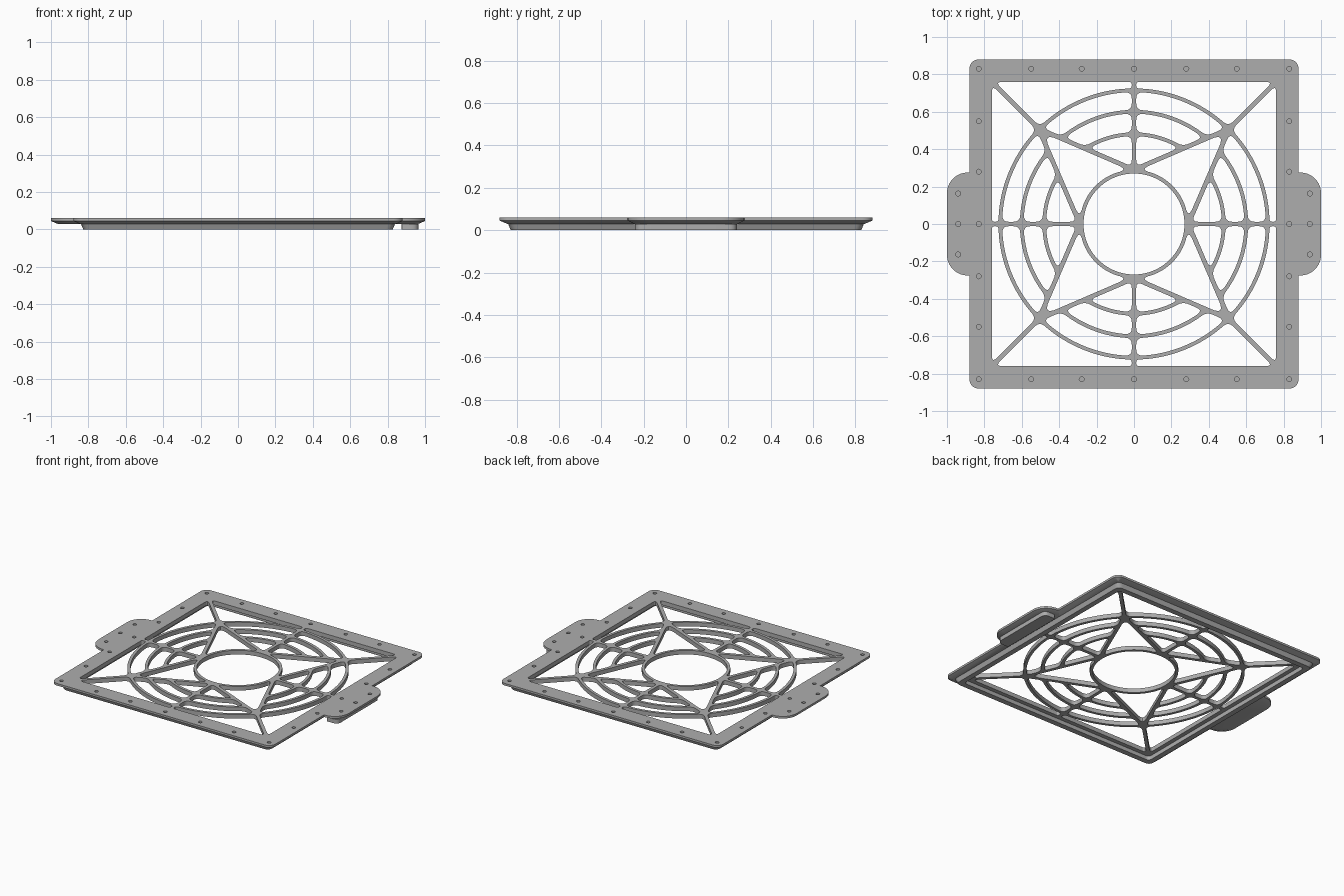
import bpy, bmesh, math
from mathutils import Vector

cube = bpy.data.objects.get("Cube")
if cube:
    bpy.data.objects.remove(cube, do_unlink=True)

grey = bpy.data.materials.new("plain grey")
grey.use_nodes = True
COLOUR = (0.42, 0.42, 0.42, 1)
grey.diffuse_color = COLOUR
grey.node_tree.nodes["Principled BSDF"].inputs["Base Color"].default_value = COLOUR

TOP, MID, LOW = 0.06, 0.045, 0.03      # flange levels
HUB_IN, HUB_OUT = 0.27, 0.29
FRAME_IN, FRAME_OUT = 0.76, 0.88
BAR = 0.012                            # half width of the bars


def along(p, q, t, arc):
    """Point between p and q, on a line or on an arc about the centre."""
    if not arc:
        return p.lerp(q, t)
    a, b = math.atan2(p.y, p.x), math.atan2(q.y, q.x)
    ang = a + (b - a) * t
    return p.length * Vector((math.cos(ang), math.sin(ang)))


def rounded(corners, size):
    """Outline with eased corners; an edge between equal radii marked 'arc' is curved."""
    pts = [Vector(c[:2]) for c in corners]
    arcs = [len(c) > 2 and c[2] == "arc" for c in corners]
    n = len(pts)
    sizes = size if isinstance(size, list) else [size] * n
    lens = [(pts[(i + 1) % n] - pts[i]).length for i in range(n)]
    cut = [min(sizes[i], 0.45 * lens[i], 0.45 * lens[i - 1]) for i in range(n)]
    out = []
    for i in range(n):
        j, p = (i + 1) % n, pts[i]
        if cut[i] > 0:
            a = along(pts[i - 1], p, 1 - cut[i] / lens[i - 1], arcs[i - 1])
            b = along(p, pts[j], cut[i] / lens[i], arcs[i])
            for k in range(9):
                t = k / 8
                out.append(a * (1 - t) ** 2 + p * 2 * t * (1 - t) + b * t * t)
        else:
            out.append(p)
        if arcs[i]:
            t0, t1 = cut[i] / lens[i], 1 - cut[j] / lens[i]
            out += [along(p, pts[j], t0 + (t1 - t0) * k / 14, True) for k in range(1, 14)]
    return out


def circle(x, y, r, n):
    return [Vector((x + r * math.cos(k * math.tau / n), y + r * math.sin(k * math.tau / n)))
            for k in range(n)]


def square(h, r):
    return rounded([(-h, -h), (h, -h), (h, h), (-h, h)], r)


def slab(name, outlines, z0, z1, reshape=None):
    """Flat filled shape with holes, extruded from z0 to z1."""
    cu = bpy.data.curves.new(name, "CURVE")
    cu.dimensions, cu.fill_mode = "2D", "BOTH"
    cu.extrude = (z1 - z0) / 2
    for loop in outlines:
        sp = cu.splines.new("POLY")
        sp.points.add(len(loop) - 1)
        for pt, p in zip(sp.points, loop):
            pt.co = (p.x, p.y, 0, 1)
        sp.use_cyclic_u = True
    ob = bpy.data.objects.new(name, cu)
    bpy.context.collection.objects.link(ob)
    bpy.ops.object.select_all(action="DESELECT")
    ob.select_set(True)
    bpy.context.view_layer.objects.active = ob
    bpy.ops.object.convert(target="MESH")
    ob = bpy.context.view_layer.objects.active
    bm = bmesh.new()
    bm.from_mesh(ob.data)
    bmesh.ops.remove_doubles(bm, verts=bm.verts, dist=0.0001)
    for v in bm.verts:
        if reshape and v.co.z < 0:
            reshape(v.co)
        v.co.z += (z0 + z1) / 2
    bmesh.ops.recalc_face_normals(bm, faces=bm.faces)
    bm.to_mesh(ob.data)
    bm.free()
    ob.data.materials.clear()
    ob.data.materials.append(grey)
    bpy.ops.object.shade_smooth_by_angle(angle=math.radians(30))
    return ob


# Star bar from the hub to the diagonal node
start, node = Vector((HUB_OUT, 0)), Vector((0.51, 0.51))
u = (node - start).normalized()
side = Vector((u.y, -u.x))


def bar_hit(radius, off):
    """Where the edge of the star bar crosses a ring."""
    p = start + side * off
    b = p.dot(u)
    return p + u * (-b + math.sqrt(b * b - p.length_squared + radius * radius))


def spoke_hit(radius):
    return Vector((math.sqrt(radius ** 2 - BAR ** 2), BAR))


def ring_gap(r0, r1):
    """Opening between two rings, the straight spoke and the star bar."""
    return rounded([(*spoke_hit(r0),), (*spoke_hit(r1), "arc"),
                    (*bar_hit(r1, BAR),), (*bar_hit(r0, BAR), "arc")], 0.035)


base = start + side * BAR
tip = base + u * ((BAR - base.y) / u.y)
inner_gap = rounded([(*tip,), (*spoke_hit(0.47), "arc"), (*bar_hit(0.47, BAR),)], 0.035)

diag = math.pi / 4 - BAR / 0.725
edge_gap = rounded([(*spoke_hit(0.725),), (FRAME_IN, BAR), (FRAME_IN, FRAME_IN - BAR * 1.41),
                    (0.725 * math.cos(diag), 0.725 * math.sin(diag), "arc")], 0.04)

# Star opening, symmetric about the diagonal
inside = start - side * BAR
apex = inside + u * ((inside.x - inside.y) / (u.y - u.x))
foot = bar_hit(HUB_OUT, -BAR)
star_gap = rounded([(*foot,), (*apex,), (foot.y, foot.x, "arc")], [0.06, 0.08, 0.06])

openings = [circle(0, 0, HUB_IN, 96)]
eighths = [inner_gap, ring_gap(0.49, 0.59), ring_gap(0.61, 0.705), edge_gap]
for sx in (1, -1):
    for sy in (1, -1):
        openings.append([Vector((sx * p.x, sy * p.y)) for p in star_gap])
        for gap in eighths:
            openings.append([Vector((sx * p.x, sy * p.y)) for p in gap])
            openings.append([Vector((sx * p.y, sy * p.x)) for p in gap])

# Outer outline with the two side tabs
F, TAB = FRAME_OUT, 0.275
right = [(F, -F), (F, -TAB), (1, -TAB), (1, TAB), (F, TAB), (F, F)]
right_sizes = [0.05, 0, 0.11, 0.11, 0, 0.05]
# Keep the tab corners round although the tab is short
outline = []
for s in (1, -1):
    half = []
    for (x, y), r in zip(right, right_sizes):
        if r == 0:
            half.append(Vector((x, y)))
        else:
            cx, cy = x - r, y - math.copysign(r, y)
            a0 = -math.pi / 2 if y < 0 else 0
            half += [Vector((cx + r * math.cos(a0 + k * math.pi / 20),
                             cy + r * math.sin(a0 + k * math.pi / 20))) for k in range(11)]
    outline += [p * s for p in half]

# Blind screw holes in the frame and tabs
spots = set()
for s in (0.83, -0.83):
    for k in range(-3, 4):
        spots.add((round(k * 0.8299 / 3, 2), s))
        spots.add((s, round(k * 0.8299 / 3, 2)))
for s in (0.94, -0.94):
    for y in (-0.163, 0, 0.163):
        spots.add((s, y))
holes = [circle(x, y, 0.013, 16) for x, y in sorted(spots)]


def chamfer_flange(co):
    if max(abs(co.x), abs(co.y)) < 0.8:
        return
    if abs(co.y) < 0.3:
        co.x -= math.copysign(0.035, co.x)
        co.y *= 0.9
    else:
        co.x = max(-0.845, min(0.845, co.x))
        co.y = max(-0.845, min(0.845, co.y))


def taper(co):
    if max(abs(co.x), abs(co.y)) > 0.8:
        co.x *= 0.985
        co.y *= 0.985


slab("flange_and_grille_top", [outline] + openings + holes, MID, TOP)
slab("flange_and_grille_underside", [outline] + openings, LOW, MID, chamfer_flange)
slab("locating_rim", [square(0.84, 0.04), square(0.79, 0.03)], 0, LOW, taper)

# Lip below the left tab
lip = rounded([(0.875, -0.24), (0.965, -0.24), (0.965, 0.24), (0.875, 0.24)],
              [0.01, 0.08, 0.08, 0.01])
slab("tab_lip", [lip], 0, LOW)
